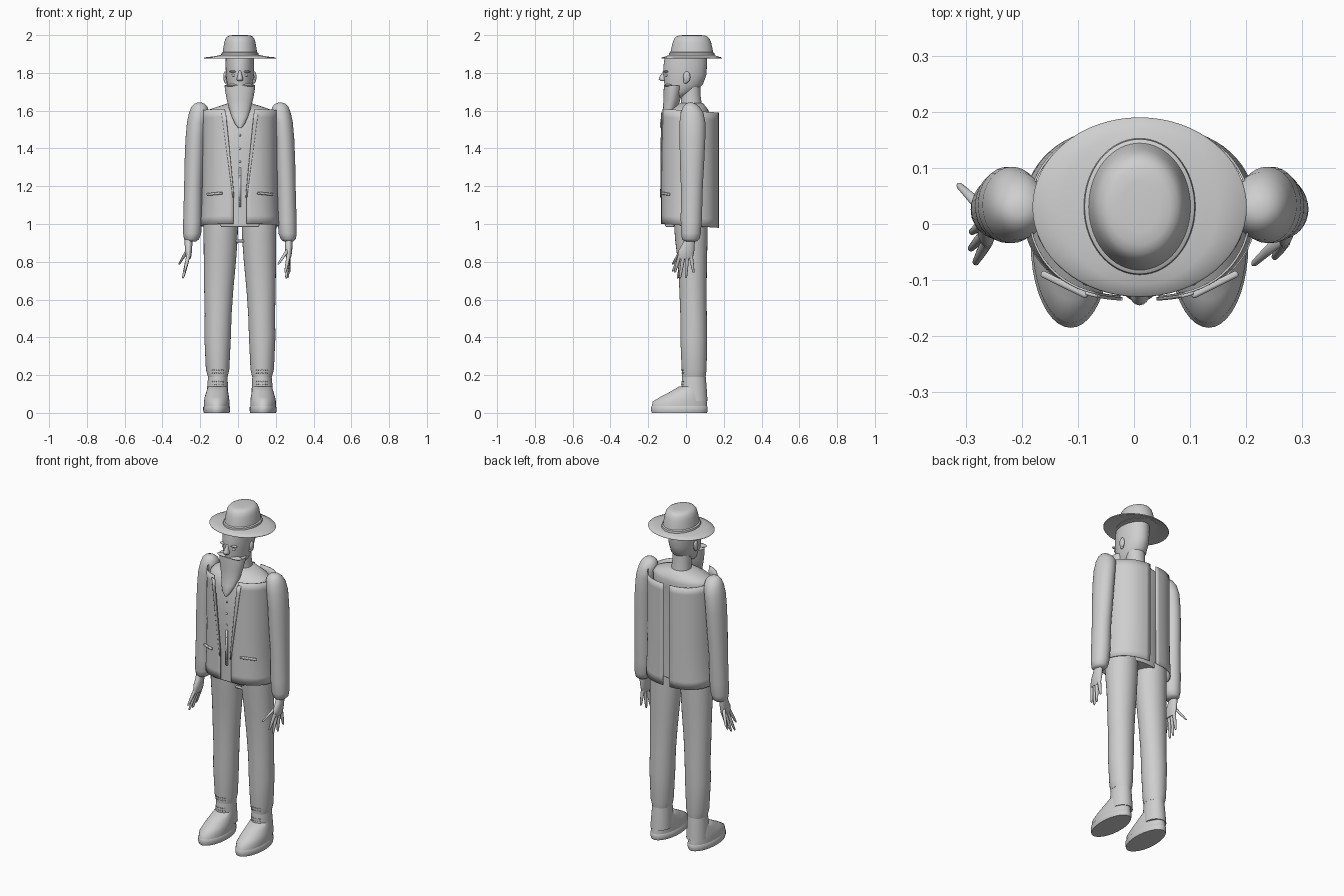
import bpy, bmesh, math
from mathutils import Matrix

X0 = 0.01  # centre line of the body
GREY = bpy.data.materials.new("plain_grey")
GREY.diffuse_color = (0.62, 0.62, 0.62, 1)


def finish(name, bm, angle=40):
    bmesh.ops.recalc_face_normals(bm, faces=bm.faces)
    me = bpy.data.meshes.new(name)
    bm.to_mesh(me)
    bm.free()
    me.materials.append(GREY)
    for p in me.polygons:
        p.use_smooth = True
    me.set_sharp_from_angle(angle=math.radians(angle))
    ob = bpy.data.objects.new(name, me)
    bpy.context.collection.objects.link(ob)
    return ob


def add_loft(bm, rings, n=32):
    """Stack of ellipses: (z, cx, cy, rx, ry)"""
    loops = []
    for z, cx, cy, rx, ry in rings:
        loops.append([bm.verts.new((cx + rx * math.cos(2 * math.pi * i / n),
                                    cy + ry * math.sin(2 * math.pi * i / n), z)) for i in range(n)])
    for a, b in zip(loops, loops[1:]):
        for i in range(n):
            bm.faces.new((a[i], a[(i + 1) % n], b[(i + 1) % n], b[i]))
    bm.faces.new(loops[0][::-1])
    bm.faces.new(loops[-1])


def loft(name, rings, n=32, side=1, angle=40):
    bm = bmesh.new()
    add_loft(bm, [(z, X0 + side * cx, cy, rx, ry) for z, cx, cy, rx, ry in rings], n)
    return finish(name, bm, angle)


def balls(name, items, seg=16):
    bm = bmesh.new()
    for c, r in items:
        bmesh.ops.create_uvsphere(bm, u_segments=seg, v_segments=seg // 2, radius=1,
                                  matrix=Matrix.Translation(c) @ Matrix.Diagonal((*r, 1)))
    return finish(name, bm)


def bar(name, c, size, rot=(0, 0)):
    bm = bmesh.new()
    m = (Matrix.Translation(c) @ Matrix.Rotation(rot[0], 4, 'Z') @ Matrix.Rotation(rot[1], 4, 'Y')
         @ Matrix.Diagonal((*size, 1)))
    bmesh.ops.create_cube(bm, size=1, matrix=m)
    ob = finish(name, bm)
    mod = ob.modifiers.new("soft", 'BEVEL')
    mod.width, mod.segments = min(size) * 0.35, 2


def front_edge(z):
    """Half width of the coat opening"""
    return 0.034 + max(0, z - 1.15) / 0.46 * 0.046


def coat_point(z, t, side, out=0):
    w = 0.197 + 0.012 * ((z - 1.25) / 0.3) ** 2 * (z < 1.25)
    return (X0 + side * (w + out) * math.sin(t) ** 0.75, 0.021 - (0.151 + out) * math.cos(t), z)


def coat_angle(x):
    return math.asin((x / 0.2) ** (1 / 0.75))


def sheet(name, rows, thick):
    bm = bmesh.new()
    vs = [[bm.verts.new(p) for p in r] for r in rows]
    for a, b in zip(vs, vs[1:]):
        for i in range(len(a) - 1):
            bm.faces.new((a[i], a[i + 1], b[i + 1], b[i]))
    ob = finish(name, bm)
    mod = ob.modifiers.new("thickness", 'SOLIDIFY')
    mod.thickness, mod.offset = thick, 0


# Hat
loft("hat_brim", [(1.888, 0, 0.03, 0.095, 0.117), (1.881, 0, 0.03, 0.14, 0.138),
                  (1.875, 0, 0.03, 0.189, 0.159), (1.878, 0, 0.03, 0.191, 0.160),
                  (1.882, 0, 0.03, 0.188, 0.158), (1.887, 0, 0.03, 0.14, 0.138),
                  (1.896, 0, 0.03, 0.095, 0.117)], 64, angle=60)
loft("hat_band", [(1.885, 0, 0.031, 0.101, 0.123), (1.905, 0, 0.031, 0.098, 0.120),
                  (1.910, 0, 0.031, 0.090, 0.112)], 64)
loft("hat_crown", [(1.9, 0, 0.031, 0.092, 0.115), (1.93, 0, 0.031, 0.088, 0.109),
                   (1.96, 0, 0.031, 0.083, 0.102), (1.98, 0, 0.031, 0.077, 0.094),
                   (1.992, 0, 0.031, 0.068, 0.083), (1.998, 0, 0.031, 0.055, 0.068),
                   (2.0, 0, 0.031, 0.035, 0.045)], 64, angle=60)

# Head and neck
loft("neck", [(1.58, 0, 0.03, 0.062, 0.062), (1.62, 0, 0.03, 0.056, 0.056),
              (1.68, 0, 0.025, 0.052, 0.052), (1.75, 0, 0.02, 0.052, 0.055)])
loft("head", [(1.655, 0, -0.075, 0.025, 0.025), (1.67, 0, -0.065, 0.042, 0.045),
              (1.70, 0, -0.03, 0.058, 0.082), (1.74, 0, -0.012, 0.068, 0.102),
              (1.79, 0, -0.006, 0.074, 0.114), (1.84, 0, -0.004, 0.076, 0.115),
              (1.885, 0, 0, 0.075, 0.112)], angle=80)
loft("nose", [(1.756, 0, -0.118, 0.012, 0.012), (1.765, 0, -0.124, 0.018, 0.021),
              (1.775, 0, -0.122, 0.015, 0.021), (1.80, 0, -0.113, 0.009, 0.014),
              (1.82, 0, -0.106, 0.008, 0.010)], 16, angle=80)
balls("eyes", [((X0 + s * 0.03, -0.103, 1.788), (0.014, 0.009, 0.008)) for s in (-1, 1)])
balls("eyebrows", [((X0 + s * 0.032, -0.104, 1.807), (0.024, 0.012, 0.006)) for s in (-1, 1)])
balls("ears", [((X0 + s * 0.078, 0.004, 1.778), (0.010, 0.019, 0.030)) for s in (-1, 1)]
      + [((X0 + s * 0.074, -0.002, 1.757), (0.009, 0.012, 0.014)) for s in (-1, 1)])
loft("beard", [(1.508, 0, -0.128, 0.008, 0.008), (1.53, 0, -0.122, 0.026, 0.016),
               (1.57, 0, -0.105, 0.044, 0.026), (1.61, 0, -0.083, 0.057, 0.038),
               (1.66, 0, -0.075, 0.070, 0.045), (1.71, 0, -0.068, 0.079, 0.050),
               (1.732, 0, -0.065, 0.081, 0.052)], angle=50)
balls("moustache", [((X0 + s * 0.038, -0.095, 1.734), (0.042, 0.022, 0.007)) for s in (-1, 1)])

# Waistcoat body with sloping shoulders
loft("waistcoat", [(0.998, 0, 0, 0.180, 0.115), (1.2, 0, -0.003, 0.172, 0.116),
                   (1.4, 0, -0.003, 0.180, 0.118), (1.54, 0, 0.004, 0.186, 0.116),
                   (1.585, 0, 0.012, 0.184, 0.112), (1.605, 0, 0.017, 0.165, 0.100),
                   (1.622, 0, 0.023, 0.115, 0.082), (1.64, 0, 0.029, 0.060, 0.060)], 48, angle=60)
sheet("waistcoat_placket", [[(X0 + x, -0.121, z) for x in (-0.006, 0.006)] for z in (1.09, 1.3)], 0.006)
balls("buttons", [((X0, -0.121, 1.12 + 0.07 * i), (0.006, 0.004, 0.006)) for i in range(6)], 12)

# Belt and the loose clasp below it
bar("belt", (X0, -0.085, 0.994), (0.205, 0.05, 0.020))
bar("clasp", (X0, 0.0, 0.91), (0.06, 0.014, 0.014))

zs = [0.98 + 0.63 * i / 14 for i in range(15)]
for s, tag in ((-1, "right"), (1, "left")):
    # Open coat half: split at the front and the back
    rows = []
    for z in zs:
        t0, t1 = coat_angle(front_edge(z)), math.pi - coat_angle(0.020)
        row = []
        for i in range(33):
            x, y, zz = coat_point(z, t0 + (t1 - t0) * i / 32, s)
            drop = 0.02 * (y + 0.13) / 0.3
            k = (z - 0.98) / 0.63
            row.append((x, y, zz + (1 - k) * (0.02 - drop) - k * drop))
        rows.append(row)
    sheet(f"{tag}_coat_half", rows, 0.004)

    # Narrow lapel along the coat opening
    rows = []
    for i in range(11):
        z = 1.14 + 0.045 * i
        e, w = front_edge(z) - 0.004, 0.008 + 0.014 * i / 10
        rows.append([coat_point(z, coat_angle(e + w * j / 4), s, 0.004) for j in range(5)])
    sheet(f"{tag}_lapel", rows, 0.006)
    bar(f"{tag}_pocket_flap", (X0 + s * 0.134, -0.108, 1.16), (0.092, 0.012, 0.014),
        (s * 0.46, s * 0.08))

    # Sleeve
    loft(f"{tag}_sleeve", [
        (0.908, 0.257, 0.024, 0.026, 0.032), (0.92, 0.256, 0.025, 0.040, 0.046),
        (0.95, 0.253, 0.026, 0.048, 0.052), (1.02, 0.250, 0.028, 0.050, 0.056),
        (1.2, 0.246, 0.031, 0.049, 0.058), (1.32, 0.241, 0.032, 0.052, 0.064),
        (1.45, 0.235, 0.034, 0.053, 0.068), (1.54, 0.227, 0.034, 0.053, 0.068),
        (1.59, 0.217, 0.032, 0.052, 0.060), (1.62, 0.214, 0.028, 0.043, 0.044),
        (1.636, 0.214, 0.025, 0.028, 0.027), (1.642, 0.214, 0.024, 0.012, 0.012)],
        side=s, angle=70)

    # Trouser leg
    loft(f"{tag}_trouser_leg", [
        (0.19, 0.117, 0.042, 0.052, 0.062), (0.23, 0.118, 0.043, 0.062, 0.066),
        (0.40, 0.118, 0.041, 0.070, 0.071), (0.52, 0.115, 0.040, 0.071, 0.070),
        (0.65, 0.112, 0.037, 0.077, 0.072), (0.80, 0.106, 0.034, 0.085, 0.077),
        (0.92, 0.102, 0.028, 0.090, 0.086), (1.03, 0.101, 0.025, 0.092, 0.090)],
        side=s, angle=60)

    # Shoe
    loft(f"{tag}_sole", [(0, 0.123, -0.035, 0.068, 0.146), (0.012, 0.123, -0.035, 0.071, 0.150),
                         (0.03, 0.123, -0.035, 0.071, 0.150), (0.038, 0.123, -0.035, 0.066, 0.145)],
         40, s)
    loft(f"{tag}_shoe", [(0.03, 0.123, -0.035, 0.067, 0.147), (0.06, 0.123, -0.033, 0.068, 0.143),
                         (0.085, 0.122, -0.015, 0.064, 0.120), (0.115, 0.120, 0.012, 0.057, 0.090),
                         (0.14, 0.118, 0.032, 0.050, 0.068)], 40, s, 60)
    loft(f"{tag}_shoe_ankle", [(0.062, 0.119, 0.048, 0.058, 0.066), (0.14, 0.118, 0.042, 0.055, 0.067),
                               (0.195, 0.117, 0.042, 0.051, 0.062)], side=s)
    dots = []
    for z, r in ((0.228, 0.067), (0.212, 0.064), (0.165, 0.064), (0.15, 0.065)):
        for i in range(6):
            a = math.radians(-120 + 12 * i)
            dots.append(((X0 + s * 0.117 + 0.9 * r * math.cos(a), 0.042 + r * math.sin(a), z), (0.003,) * 3))
    balls(f"{tag}_shoe_studs", dots, 8)

# Hands: palm, wrist and splayed fingers
HANDS = {
    "left": (0.268, [(0.250, -0.060, 0.742), (0.255, -0.032, 0.712), (0.264, 0.0, 0.715),
                     (0.272, 0.040, 0.742)], (0.212, -0.072, 0.785)),
    "right": (-0.262, [(-0.283, -0.070, 0.748), (-0.292, -0.045, 0.712), (-0.290, -0.015, 0.715),
                       (-0.285, 0.012, 0.738)], (-0.313, 0.070, 0.785)),
}
for tag, (px, tips, thumb) in HANDS.items():
    bm = bmesh.new()
    add_loft(bm, [(0.815, px, -0.004, 0.010, 0.034), (0.83, px, -0.003, 0.015, 0.041),
                  (0.86, px, 0.002, 0.019, 0.042), (0.89, px, 0.012, 0.020, 0.034),
                  (0.93, px, 0.022, 0.021, 0.026)], 20)
    y_in = 0.02 if thumb[1] > 0 else -0.02
    for i, (tx, ty, tz) in enumerate(tips + [thumb]):
        bx, by, bz = (px, -0.032 + 0.019 * i, 0.835) if i < 4 else (px, y_in, 0.87)
        add_loft(bm, [(tz + (bz - tz) * k, tx + (bx - tx) * k, ty + (by - ty) * k, r, r)
                      for k, r in ((0, 0.003), (0.06, 0.006), (0.5, 0.009), (1, 0.011))], 12)
    finish(f"{tag}_hand", bm, 60)
